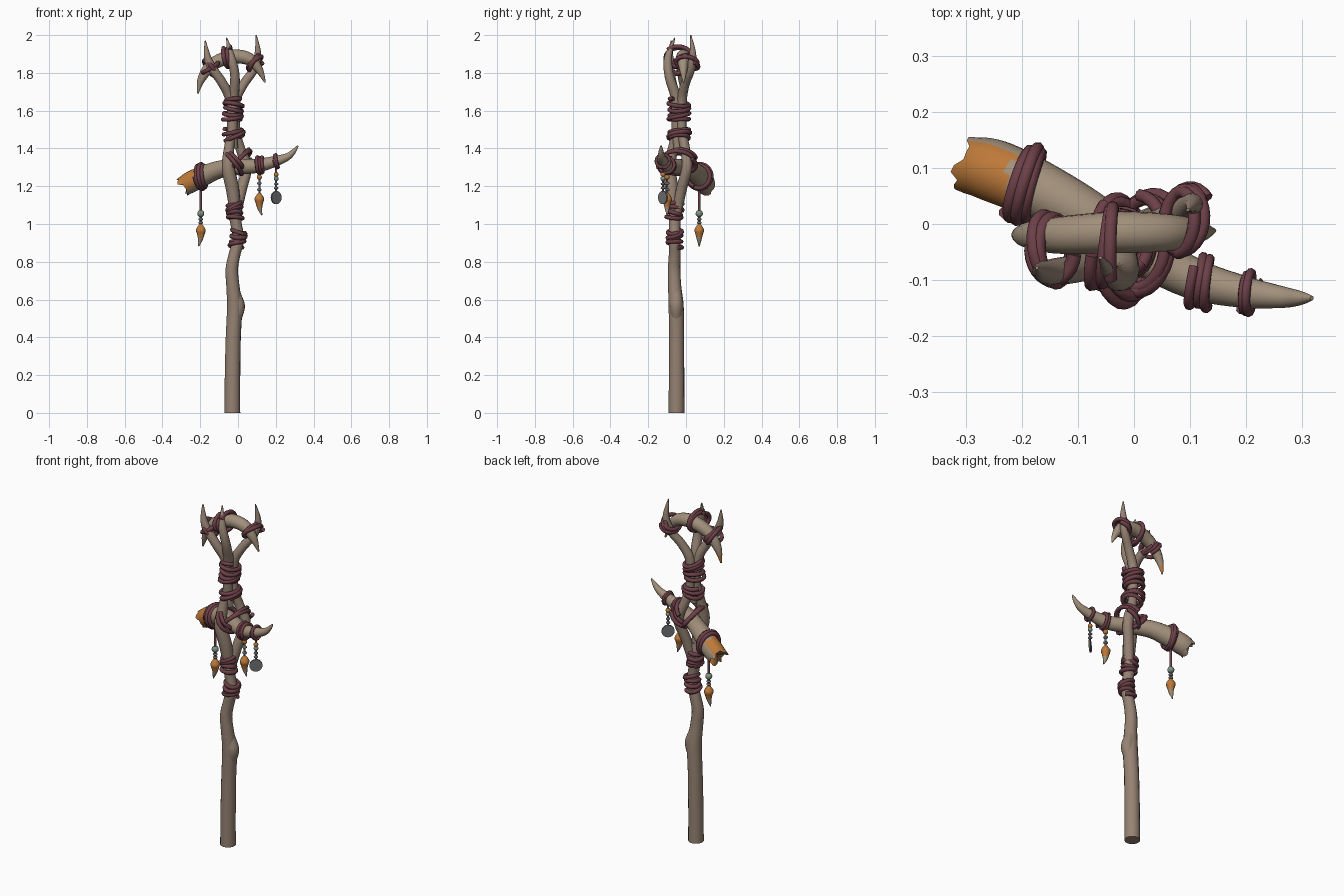
import bpy, bmesh, math, random
from mathutils import Vector as V

if "Cube" in bpy.data.objects:
    bpy.data.objects.remove(bpy.data.objects["Cube"])
random.seed(4)

def material(name, r, g, b):
    m = bpy.data.materials.new(name)
    m.diffuse_color = tuple((c / 255) ** 2.2 for c in (r, g, b)) + (1,)
    m.use_nodes = True
    m.node_tree.nodes["Principled BSDF"].inputs["Base Color"].default_value = m.diffuse_color
    return m

WOOD = material("weathered_wood", 149, 130, 115)
BONE = material("old_bone", 160, 142, 122)
CORD = material("dark_red_cord", 108, 66, 74)
OCHRE = material("ochre_paint", 188, 121, 60)
GREEN = material("pale_green_bead", 126, 146, 132)
METAL = material("dull_metal", 112, 114, 117)

def finish(bm, name, mats):
    bmesh.ops.recalc_face_normals(bm, faces=bm.faces[:])
    me = bpy.data.meshes.new(name)
    bm.to_mesh(me)
    bm.free()
    ob = bpy.data.objects.new(name, me)
    bpy.context.collection.objects.link(ob)
    for m in mats:
        me.materials.append(m)
    bpy.ops.object.select_all(action='DESELECT')
    ob.select_set(True)
    bpy.context.view_layer.objects.active = ob
    bpy.ops.object.shade_smooth_by_angle(angle=math.radians(50))
    return ob

def smooth_path(pts, steps):
    """Catmull-Rom through (x, y, z, radius) points."""
    out = []
    for i in range(len(pts) - 1):
        p0, p1, p2, p3 = (V(pts[min(max(i + k, 0), len(pts) - 1)]) for k in (-1, 0, 1, 2))
        for s in range(steps):
            t = s / steps
            out.append(0.5 * (2 * p1 + (p2 - p0) * t + (2 * p0 - 5 * p1 + 4 * p2 - p3) * t * t
                              + (3 * p1 - p0 - 3 * p2 + p3) * t ** 3))
    return out + [V(pts[-1])]

def sweep(name, pts, mats, sides=14, steps=5, jag=0, paint=None):
    """Round tube along a path; jag breaks the first end, paint picks second colour."""
    path = smooth_path(pts, steps) if steps else [V(p) for p in pts]
    pos = [p.to_3d() for p in path]
    bm = bmesh.new()
    rings, n = [], None
    for i, p in enumerate(pos):
        t = (pos[min(i + 1, len(pos) - 1)] - pos[max(i - 1, 0)]).normalized()
        if n is None:
            n = t.cross(V((0.31, 0.9, 0.2)))
        n = (n - t * n.dot(t)).normalized()
        b = t.cross(n)
        r = max(path[i][3], 0.002)
        ring = []
        for k in range(sides):
            a = math.tau * k / sides
            q = p + (n * math.cos(a) + b * math.sin(a)) * r
            if jag and i == 0:
                q += t * random.uniform(-jag, jag * 0.8)
            ring.append(bm.verts.new(q))
        rings.append(ring)
        if i == 0:
            t0 = t
    for r0, r1 in zip(rings, rings[1:]):
        for k in range(sides):
            bm.faces.new((r0[k], r0[(k + 1) % sides], r1[(k + 1) % sides], r1[k]))
    if jag:
        c = bm.verts.new(pos[0] + t0 * 0.02)
        for k in range(sides):
            bm.faces.new((rings[0][k], c, rings[0][(k + 1) % sides]))
    else:
        bm.faces.new(rings[0])
    bm.faces.new(rings[-1])
    if paint:
        bmesh.ops.recalc_face_normals(bm, faces=bm.faces[:])
        for f in bm.faces:
            f.material_index = int(paint(f.calc_center_median(), f.normal))
    return finish(bm, name, mats)

def coil(name, centre, axis, ry, rb, turns, length, tube=0.0115, wobble=0.012):
    """Cord wound around an axis: ry is the radius nearest to y, rb the other one."""
    c, ax = V(centre), V(axis).normalized()
    u = V((0, 1, 0))
    u = (u - ax * u.dot(ax)).normalized()
    w = ax.cross(u)
    num, ph = int(turns * 26), random.uniform(0, 6)
    pts = []
    for i in range(num + 1):
        s = i / num
        a = ph + s * turns * math.tau
        k = 1 + 0.07 * math.sin(a * 0.37 + ph)
        off = (s - 0.5) * length + wobble * math.sin(a * 0.83 + ph)
        pts.append(tuple(c + u * ry * k * math.cos(a) + w * rb * k * math.sin(a) + ax * off) + (tube,))
    sweep(name, pts, [CORD], 8, 0)

def bead(name, loc, r, mat, squash=1.0):
    bm = bmesh.new()
    bmesh.ops.create_uvsphere(bm, u_segments=14, v_segments=9, radius=r)
    for v in bm.verts:
        v.co.z *= squash
        v.co += V(loc)
    finish(bm, name, [mat])

# staff shaft with its knot
sweep("shaft", [(-.03, -.05, 0, .042), (-.029, -.05, .2, .041), (-.025, -.05, .4, .04), (-.018, -.052, .56, .04),
                (-.027, -.06, .67, .035), (-.033, -.063, .76, .033), (-.018, -.06, .84, .031), (.002, -.06, .92, .03),
                (-.01, -.06, 1.0, .03), (-.02, -.058, 1.08, .032), (-.012, -.055, 1.16, .022)], [WOOD], 16)
sweep("knot", [(-.025, -.052, .67, .022), (-.008, -.052, .6, .034), (.002, -.052, .555, .034), (-.015, -.05, .48, .026)], [WOOD])

# split limbs that hold the crossing horn and end as prongs
sweep("left_front_limb", [(-.015, -.062, 1.05, .028), (-.028, -.075, 1.18, .035), (-.052, -.088, 1.3, .034),
      (-.045, -.065, 1.42, .026), (-.03, -.05, 1.52, .025), (-.042, -.052, 1.66, .026), (-.085, -.075, 1.75, .025),
      (-.14, -.085, 1.83, .024), (-.163, -.085, 1.89, .018), (-.173, -.078, 1.97, .003)], [WOOD])
sweep("right_rear_limb", [(-.01, -.05, 1.05, .026), (.018, -.025, 1.18, .028), (.045, .005, 1.3, .028),
      (.012, -.005, 1.4, .026), (-.012, -.022, 1.5, .025), (-.012, -.022, 1.65, .026), (.03, -.005, 1.74, .024),
      (.085, .025, 1.82, .023), (.105, .036, 1.9, .018), (.096, .025, 2.0, .003)], [WOOD])
sweep("middle_limb", [(-.02, -.045, 1.4, .02), (-.03, -.05, 1.5, .027), (-.024, -.052, 1.66, .028),
      (-.016, -.088, 1.78, .025), (-.035, -.095, 1.88, .021), (-.06, -.06, 1.985, .003)], [WOOD])

# arched horn across the top, painted on its left tip
sweep("top_horn", [(-.214, -.02, 1.69, .004), (-.192, -.02, 1.77, .022), (-.135, -.02, 1.845, .033),
      (-.035, -.015, 1.885, .037), (.055, -.015, 1.875, .034), (.11, -.014, 1.82, .022), (.143, -.012, 1.75, .004)],
      [BONE, OCHRE], paint=lambda c, n: c.z < 1.735 and n.y > .3)

# broken crossing horn, painted on the upper front of its thick end
sweep("cross_horn", [(-.282, .103, 1.203, .052), (-.25, .095, 1.222, .056), (-.19, .07, 1.252, .054),
      (-.1, .025, 1.288, .047), (0, -.04, 1.302, .042), (.1, -.095, 1.308, .037), (.19, -.12, 1.33, .029),
      (.26, -.13, 1.355, .02), (.295, -.132, 1.385, .013), (.317, -.132, 1.414, .004)], [BONE, OCHRE], 24, 6, .024,
      lambda c, n: c.x < -.222 + .022 * math.sin(c.z * 90) and n.dot(V((-.45, -.5, .65))) > -.02)

# cord bindings: centre, axis, radii, turns, length
for i, args in enumerate([
        ((0, -.06, .925), (.15, 0, 1), .036, .036, 4, .085),
        ((-.018, -.06, 1.07), (-.1, .1, 1), .038, .036, 4.5, .09),
        ((-.022, -.036, 1.475), (-.25, .1, 1), .053, .05, 2.6, .06),
        ((-.026, -.037, 1.6), (.1, 0, 1), .052, .046, 5, .11)]):
    coil(f"shaft_binding_{i + 1}", *args)
coil("thick_end_binding", (-.193, .071, 1.251), (1, -.3, .15), .063, .062, 3.2, .036, .0115, .004)
coil("thin_end_binding", (.12, -.102, 1.311), (1, -.2, .1), .044, .043, 2.4, .032, .009, .002)
coil("tip_binding", (.202, -.122, 1.332), (1, -.1, .2), .034, .034, 2.3, .014, .008, .001)
# crossed lashings where horn meets limbs
coil("crossing_lash_left", (-.02, -.045, 1.325), (.75, .1, .75), .09, .066, 2.1, .025)
coil("crossing_lash_right", (.015, -.035, 1.335), (-.65, .1, .8), .085, .072, 2.1, .025)
# top lashings
coil("top_lash_left", (-.143, -.045, 1.83), (1, .1, .6), .058, .046, 2.1, .02, wobble=.008)
coil("top_lash_left_low", (-.145, -.045, 1.825), (-.5, .1, 1), .054, .046, 1.2, .02)
coil("top_lash_middle", (-.05, -.04, 1.883), (1, -.1, .2), .07, .052, 2.1, .025, wobble=.009)
coil("top_lash_right", (.09, .008, 1.855), (-.5, .1, 1), .055, .045, 1.6, .02)
coil("top_lash_right_side", (.085, .005, 1.855), (.8, 0, -.6), .054, .044, 1.6, .02, wobble=.008)

# hanging charms
def string(name, x, y, top, bottom, mat=CORD, r=.0055):
    sweep(name, [(x, y, top, r), (x, y, bottom, r)], [mat], 8, 2)

def tooth(name, x, y, top, tipx):
    """Painted bulb narrowing to a bare curved tip."""
    sweep(name, [(x, y, top, .006), (x, y, top - .012, .016), (x, y, top - .033, .026), (x, y, top - .055, .02),
                 (x + tipx * .2, y, top - .082, .013), (x + tipx, y, top - .118, .003)], [OCHRE, BONE], 12, 4,
          paint=lambda c, n: c.z < top - .072)

string("left_string", -.197, .07, 1.2, .99, r=.007)
bead("left_green_bead", (-.197, .07, 1.055), .019, GREEN)
for i, z in enumerate((1.025, 1.007)):
    bead(f"left_metal_bead_{i + 1}", (-.197, .07, z), .013, METAL, .6)
tooth("left_tooth", -.197, .07, 1.0, -.012)

string("middle_string", .113, -.1, 1.28, 1.15, METAL)
bead("middle_ochre_bead", (.113, -.1, 1.248), .014, OCHRE)
for i, z in enumerate((1.215, 1.182)):
    bead(f"middle_metal_bead_{i + 1}", (.113, -.1, z), .013, METAL, .6)
tooth("middle_tooth", .113, -.1, 1.165, .013)

string("right_string", .202, -.122, 1.31, 1.17, METAL)
bead("right_ochre_bead", (.202, -.122, 1.262), .013, OCHRE)
bead("right_green_bead", (.202, -.122, 1.24), .013, GREEN)
for i, z in enumerate((1.212, 1.19)):
    bead(f"right_metal_bead_{i + 1}", (.202, -.122, z), .012, METAL, .6)
d = V((.66, -.75, 0)) * .004
c = V((.202, -.122, 1.14))
sweep("metal_disc", [tuple(c - d) + (.035,), tuple(c + d) + (.035,)], [METAL], 24, 0)
